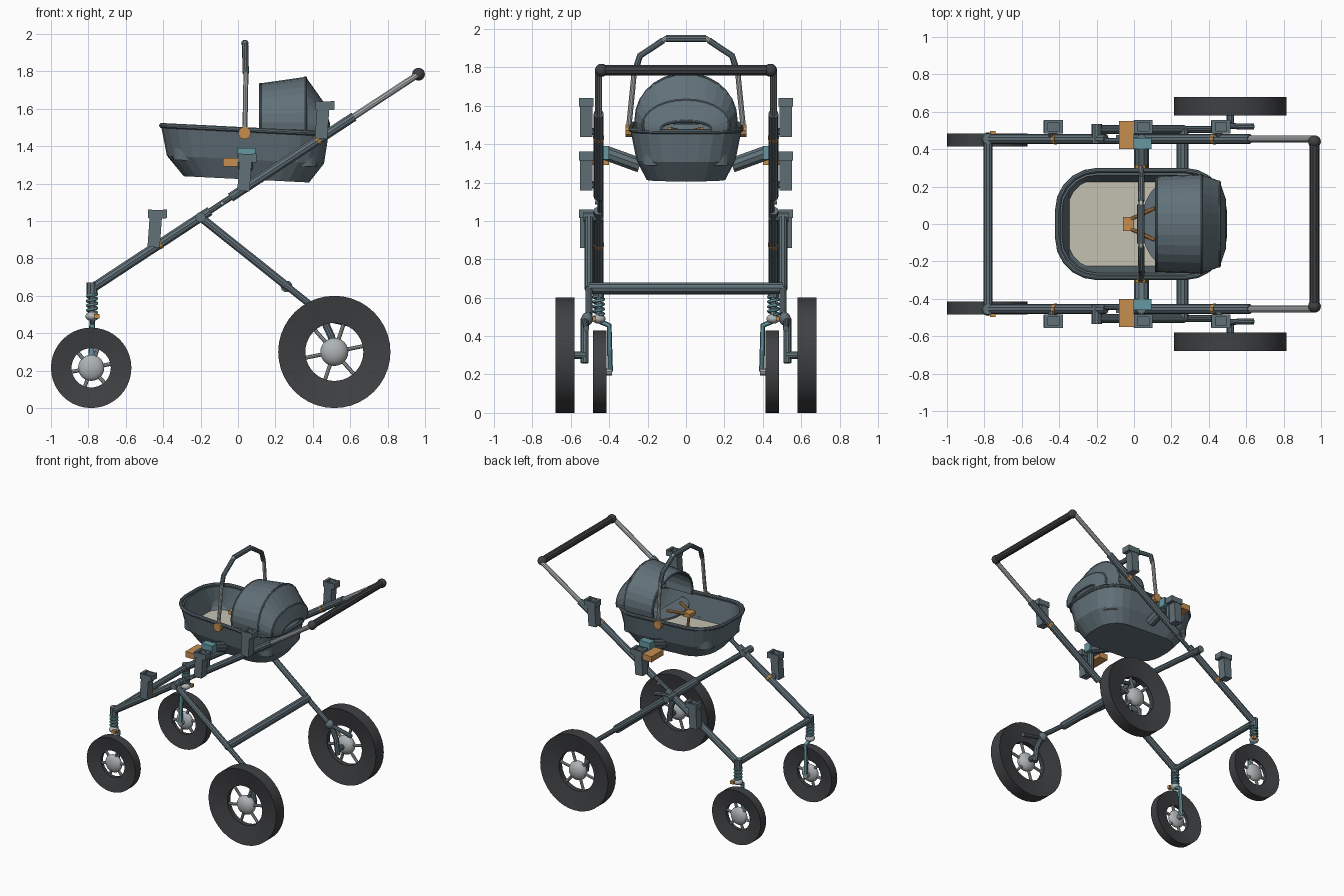
import bpy, bmesh
from math import sin, cos, pi, radians
from mathutils import Vector, Matrix

if "Cube" in bpy.data.objects:
    bpy.data.objects.remove(bpy.data.objects["Cube"])


def material(name, *rgb):
    m = bpy.data.materials.new(name)
    m.use_nodes = True
    m.diffuse_color = (*rgb, 1)
    m.node_tree.nodes["Principled BSDF"].inputs["Base Color"].default_value = (*rgb, 1)
    return m


slate = material("slate", .12, .165, .19)
rubber = material("rubber", .05, .052, .056)
metal = material("light metal", .42, .45, .46)
orange = material("orange", .56, .27, .08)
teal = material("teal", .13, .31, .36)
beige = material("beige", .56, .54, .45)


def finish(name, mesh, mats, smooth=True):
    for m in mats:
        mesh.materials.append(m)
    if smooth:
        for p in mesh.polygons:
            p.use_smooth = True
        mesh.set_sharp_from_angle(angle=radians(35))
    ob = bpy.data.objects.new(name, mesh)
    bpy.context.scene.collection.objects.link(ob)
    return ob


def from_bmesh(name, bm, mats, smooth=True):
    bmesh.ops.recalc_face_normals(bm, faces=bm.faces)
    mesh = bpy.data.meshes.new(name)
    bm.to_mesh(mesh)
    bm.free()
    return finish(name, mesh, mats, smooth)


def tube(name, pts, r, mat, closed=False):
    """Round tube through a list of points."""
    cu = bpy.data.curves.new(name, "CURVE")
    cu.dimensions = "3D"
    cu.bevel_depth, cu.bevel_resolution, cu.use_fill_caps = r, 3, True
    sp = cu.splines.new("POLY")
    sp.points.add(len(pts) - 1)
    for p, co in zip(sp.points, pts):
        p.co = (*co, 1)
    sp.use_cyclic_u = closed
    tmp = bpy.data.objects.new(name, cu)
    mesh = bpy.data.meshes.new_from_object(tmp)
    bpy.data.objects.remove(tmp)
    return finish(name, mesh, [mat])


def box(name, loc, size, mat, tilt=0):
    bm = bmesh.new()
    bmesh.ops.create_cube(bm, size=1)
    bm.transform(Matrix.Translation(loc) @ Matrix.Rotation(tilt, 4, "Y") @ Matrix.Diagonal((*size, 1)))
    return from_bmesh(name, bm, [mat], False)


def ball(name, loc, size, mat):
    bm = bmesh.new()
    bmesh.ops.create_uvsphere(bm, u_segments=20, v_segments=12, radius=1)
    bm.transform(Matrix.Translation(loc) @ Matrix.Diagonal((*size, 1)))
    return from_bmesh(name, bm, [mat])


def loft(name, rings, mats, closed=True, caps=False, smooth=False):
    """Skin a list of equal-length rings of points."""
    bm = bmesh.new()
    rows = [[bm.verts.new(p) for p in ring] for ring in rings]
    n = len(rows[0])
    for a, b in zip(rows, rows[1:]):
        for i in range(n if closed else n - 1):
            j = (i + 1) % n
            bm.faces.new((a[i], a[j], b[j], b[i]))
    if caps:
        bm.faces.new(rows[0])
        bm.faces.new(rows[-1]).material_index = len(mats) - 1
    return from_bmesh(name, bm, mats, smooth)


def wheel(name, x, y, r, w, hole, hub):
    # dished tyre, revolved from a four-point section
    section = [(r, w / 2), (r, -w / 2), (hole, -w / 5), (hole, w / 5), (r, w / 2)]
    angles = [i * pi / 20 for i in range(40)]
    loft(name + "_tyre", [[(x + q * cos(a), y + d, r + q * sin(a)) for a in angles]
                          for q, d in section], [rubber], smooth=True)
    ball(name + "_hub", (x, y, r), (hub, w / 2, hub), metal)
    for k in range(6):
        a = k * pi / 3 + .2
        tube(name + "_spoke", [(x, y, r), (x + hole * 1.03 * cos(a), y, r + hole * 1.03 * sin(a))], .011, metal)


def rail(x, y):
    """Point on the sloping side rail."""
    return Vector((x, y, .64 + (x + .78) * .656))


def bracket(x, y, z):
    # accessory holder with an open cup on top
    box("bracket_body", (x - .005, y, z + .085), (.066, .065, .17), slate, radians(4))
    for dx in (-.03, .05):
        box("bracket_cup_wall", (x + dx, y, z + .178), (.02, .074, .045), slate)
    for dy in (-.03, .03):
        box("bracket_cup_side", (x + .01, y + dy, z + .178), (.09, .014, .04), slate)
    box("bracket_cup_floor", (x + .01, y, z + .16), (.09, .07, .012), slate)


for s in (-1, 1):
    y = s * .455
    # wheels
    wheel("front_wheel", -.785, s * .45, .215, .07, .105, .07)
    wheel("rear_wheel", .515, s * .63, .3, .1, .155, .075)

    # side rail, hinge and telescopic handle arm
    tube("lower_rail", [rail(-.78, y), rail(-.15, y)], .026, slate)
    tube("rail_hinge", [rail(-.16, s * .445), rail(-.02, s * .445)], .016, slate)
    tube("hinge_pin", [rail(-.085, s * .43), rail(-.085, s * .475)], .01, metal)
    tube("upper_rail", [rail(-.04, y), rail(.62, y)], .026, slate)
    tube("handle_arm", [rail(.6, y), rail(.965, y)], .018, metal)
    ball("handle_corner", rail(.965, s * .44), (.034, .034, .034), rubber)
    for x in (-.42, .43):
        tube("rail_band", [rail(x - .008, y), rail(x + .008, y)], .029, orange)

    # rear leg and wheel carrier
    leg = s * .505
    tube("leg_pivot", [(-.2, s * .43, 1.02), (-.2, s * .535, 1.02)], .028, slate)
    tube("rear_leg", [(-.2, leg, 1.02), (.27, leg, .645)], .023, slate)
    tube("rear_leg_end", [(.26, leg, .653), (.44, leg, .51)], .019, slate)
    ball("rear_joint", (.45, s * .515, .49), (.035, .03, .035), slate)
    tube("rear_carrier", [(.45, s * .528, .49), (.5, s * .528, .38), (.515, s * .528, .26)], .021, slate)
    tube("rear_axle", [(.515, s * .52, .3), (.515, s * .63, .3)], .02, slate)
    tube("brake_lever", [(.46, s * .525, .48), (.64, s * .52, .44)], .016, slate)

    # front suspension fork
    tube("fork_head", [(-.78, y, .6), (-.78, y, .67)], .03, slate)
    tube("fork_rod", [(-.78, y, .5), (-.78, y, .62)], .015, metal)
    tube("fork_spring", [(-.78 + .024 * cos(a), y + .024 * sin(a), .51 + .1 * k / 48)
                         for k in range(49) for a in [k * pi / 6]], .009, teal)
    ball("fork_collar", (-.78, y, .49), (.036, .036, .025), metal)
    box("fork_clip", (-.755, s * .485, .49), (.03, .025, .025), orange)
    tube("fork_leg", [(-.78, y, .48), (-.78, s * .4, .455), (-.785, s * .395, .215)], .015, teal)
    tube("front_axle", [(-.785, s * .385, .215), (-.785, s * .45, .215)], .02, metal)

    # accessory brackets
    for x, z in ((-.44, .86), (.04, 1.16), (.455, 1.44)):
        bracket(x, s * .52, z)
        tube("bracket_mount", [rail(x, y), (x, s * .515, z + .04)], .018, slate)

    # basket carrier arm, latch and release
    tube("carrier_arm", [(.04, s * .24, 1.29), (.04, s * .42, 1.355)], .04, slate)
    box("latch", (.045, s * .43, 1.355), (.095, .06, .07), teal)
    box("release_lever", (-.04, s * .475, 1.315), (.08, .15, .045), orange)
    tube("latch_post", [rail(.04, y), (.04, y, 1.34)], .025, slate)
    tube("handle_pivot", [(.035, s * .28, 1.47), (.035, s * .315, 1.47)], .034, orange)

# cross bars and grip
tube("front_cross_bar", [(-.78, -.455, .64), (-.78, .455, .64)], .024, slate)
tube("rear_cross_bar", [(.26, -.505, .65), (.26, .505, .65)], .032, slate)
tube("handle_grip", [rail(.965, -.44), rail(.965, .44)], .028, rubber)


def tray_ring(x0, x1, hy, r, z):
    """Rounded rectangle, sloping gently down to the rear."""
    pts = []
    for q, (cx, cy) in enumerate(((x1 - r, hy - r), (x0 + r, hy - r), (x0 + r, r - hy), (x1 - r, r - hy))):
        for k in range(6):
            a = (q + k / 5) * pi / 2
            x = cx + r * cos(a)
            pts.append((x, cy + r * sin(a), z - .05 * x))
    return pts


# basket shell with mattress as the inner floor
loft("basket", [tray_ring(-.29, .38, .205, .16, 1.225), tray_ring(-.38, .46, .258, .2, 1.33),
                tray_ring(-.41, .483, .288, .21, 1.48), tray_ring(-.385, .458, .262, .19, 1.485),
                tray_ring(-.345, .42, .225, .06, 1.31)], [slate, beige], caps=True)
tube("basket_rim", tray_ring(-.408, .482, .286, .21, 1.49), .014, slate, True)


def hood_ring(x, hy, zc, h, grow=0):
    return [(x, (hy + grow) * cos(a), zc + (h + grow) * sin(a))
            for a in [radians(-14 + 208 * k / 16) for k in range(17)]]


# hood: skinned arches, with ribs at the seams
arches = [(.12, .25, 1.53, .2), (.36, .26, 1.53, .235), (.455, .225, 1.5, .13), (.485, .13, 1.48, .04)]
hood = loft("hood", [hood_ring(*a) for a in arches], [slate], closed=False)
thick = hood.modifiers.new("thickness", "SOLIDIFY")
thick.thickness, thick.offset = .012, 0
for a in arches[:3]:
    tube("hood_rib", hood_ring(*a), .009, slate)
tube("hood_back_rib", hood_ring(*arches[3]), .008, slate)

# rounded cover below the hood
loft("hood_apron", [[(.2 - .16 * sin(a), .235 * cos(a), z) for a in [k * pi / 12 for k in range(13)]]
                    for z in (1.43, 1.445)], [slate], caps=True)

# carrying handle
half = [(.035, .3, 1.47), (.04, .285, 1.62), (.042, .27, 1.77), (.04, .24, 1.86), (.037, .105, 1.95)]
tube("carry_handle", half + [(x, -y, z) for x, y, z in reversed(half)], .014, metal)
tube("carry_grip", [(.037, -.105, 1.95), (.037, .105, 1.95)], .02, slate)
for s in (-1, 1):
    tube("carry_sleeve", [(.041, s * .262, 1.79), (.04, s * .24, 1.86), (.038, s * .12, 1.94)], .017, slate)

# harness
box("harness_buckle", (-.03, 0, 1.46), (.06, .075, .03), orange)
for s in (-1, 1):
    tube("harness_strap", [(-.02, s * .025, 1.465), (.11, s * .085, 1.48)], .011, orange)
tube("harness_crotch_strap", [(-.03, 0, 1.46), (-.01, 0, 1.31)], .011, orange)
